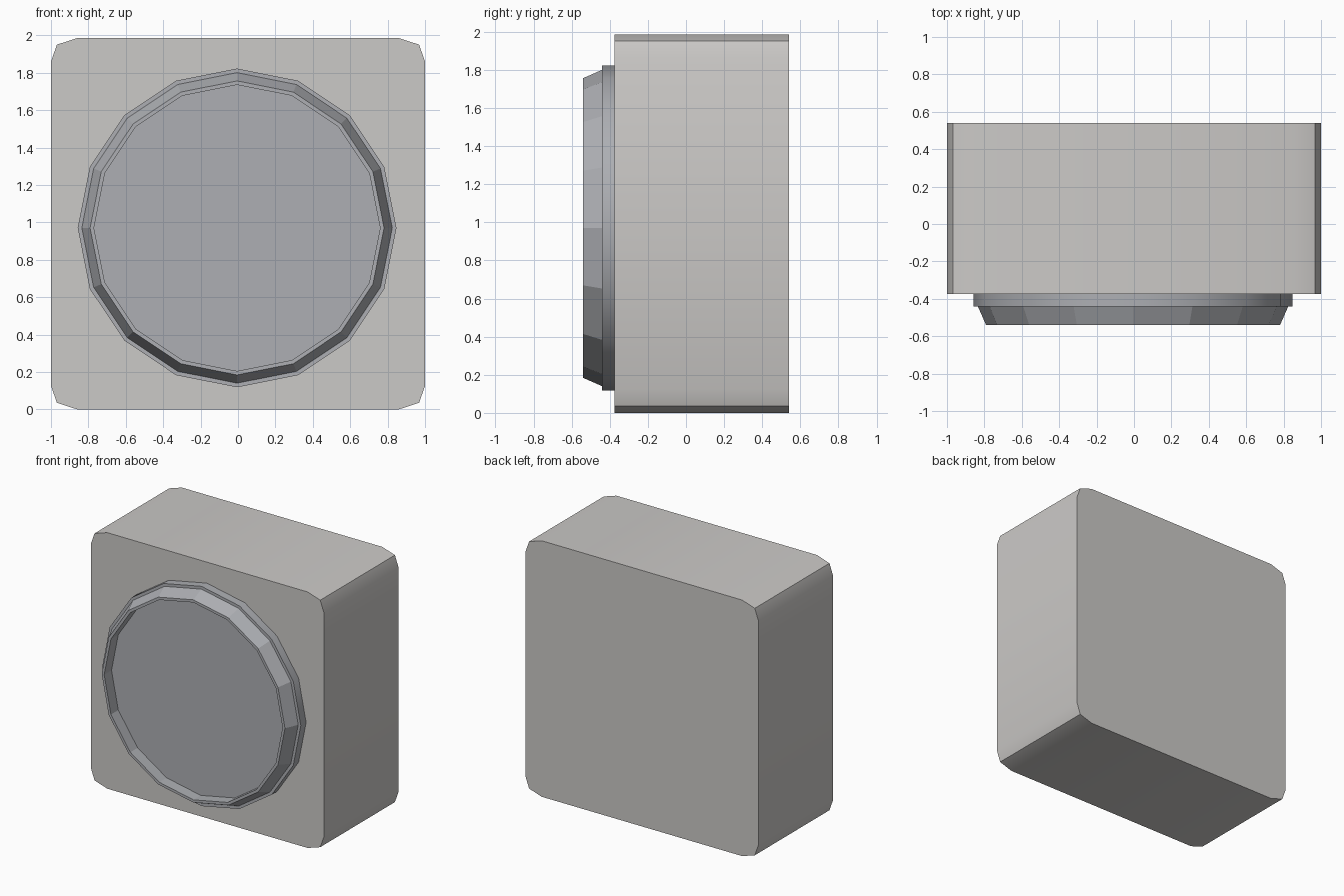
import bpy, bmesh, math

if "Cube" in bpy.data.objects:
    bpy.data.objects.remove(bpy.data.objects["Cube"])


def material(name, rgb):
    m = bpy.data.materials.new(name)
    m.diffuse_color = (*rgb, 1.0)
    m.use_nodes = True
    m.node_tree.nodes["Principled BSDF"].inputs["Base Color"].default_value = m.diffuse_color
    return m


def finish(name, bm, mat):
    bmesh.ops.recalc_face_normals(bm, faces=bm.faces)
    me = bpy.data.meshes.new(name)
    bm.to_mesh(me)
    bm.free()
    me.materials.append(mat)
    me.shade_smooth()
    me.set_sharp_from_angle(angle=math.radians(30))
    ob = bpy.data.objects.new(name, me)
    bpy.context.collection.objects.link(ob)
    return ob


def bridge(bm, a, b):
    n = len(a)
    for i in range(n):
        bm.faces.new((a[i], a[(i + 1) % n], b[(i + 1) % n], b[i]))


warm_grey = material("warm light grey", (0.60, 0.585, 0.57))
blue_grey = material("blue grey", (0.42, 0.43, 0.455))

# Square housing: one clipped corner mirrored to all four, extruded in depth
HX, HZ = 1.0, 0.9925
corner = [(HX, HZ - 0.125), (HX - 0.032, HZ - 0.035), (HX - 0.14, HZ)]
outline = []
for sx, sz in ((1, 1), (-1, 1), (-1, -1), (1, -1)):
    pts = [(sx * x, sz * z + HZ) for x, z in corner]
    outline += pts if sx * sz > 0 else pts[::-1]
bm = bmesh.new()
front, back = [[bm.verts.new((x, y, z)) for x, z in outline] for y in (-0.375, 0.54)]
bridge(bm, front, back)
bm.faces.new(front)
bm.faces.new(back)
finish("housing", bm, warm_grey)

# Round front dial: stepped collar, tapered rim and recessed face (radius, y)
SIDES, CX, CZ = 16, -0.005, 0.97
profile = [(0.852, -0.375), (0.852, -0.44), (0.83, -0.44),
           (0.786, -0.54), (0.765, -0.54), (0.765, -0.45)]
bm = bmesh.new()
rings = []
for r, y in profile:
    rings.append([bm.verts.new((CX + r * math.cos(2 * math.pi * i / SIDES), y,
                                CZ + r * math.sin(2 * math.pi * i / SIDES)))
                  for i in range(SIDES)])
for a, b in zip(rings, rings[1:]):
    bridge(bm, a, b)
bm.faces.new(rings[-1])
bm.faces.new(rings[0])
dial = finish("dial", bm, blue_grey)

# Only the collar side is smooth; rim facets stay flat
for p in dial.data.polygons:
    p.use_smooth = abs(p.center.y + 0.4075) < 0.01
